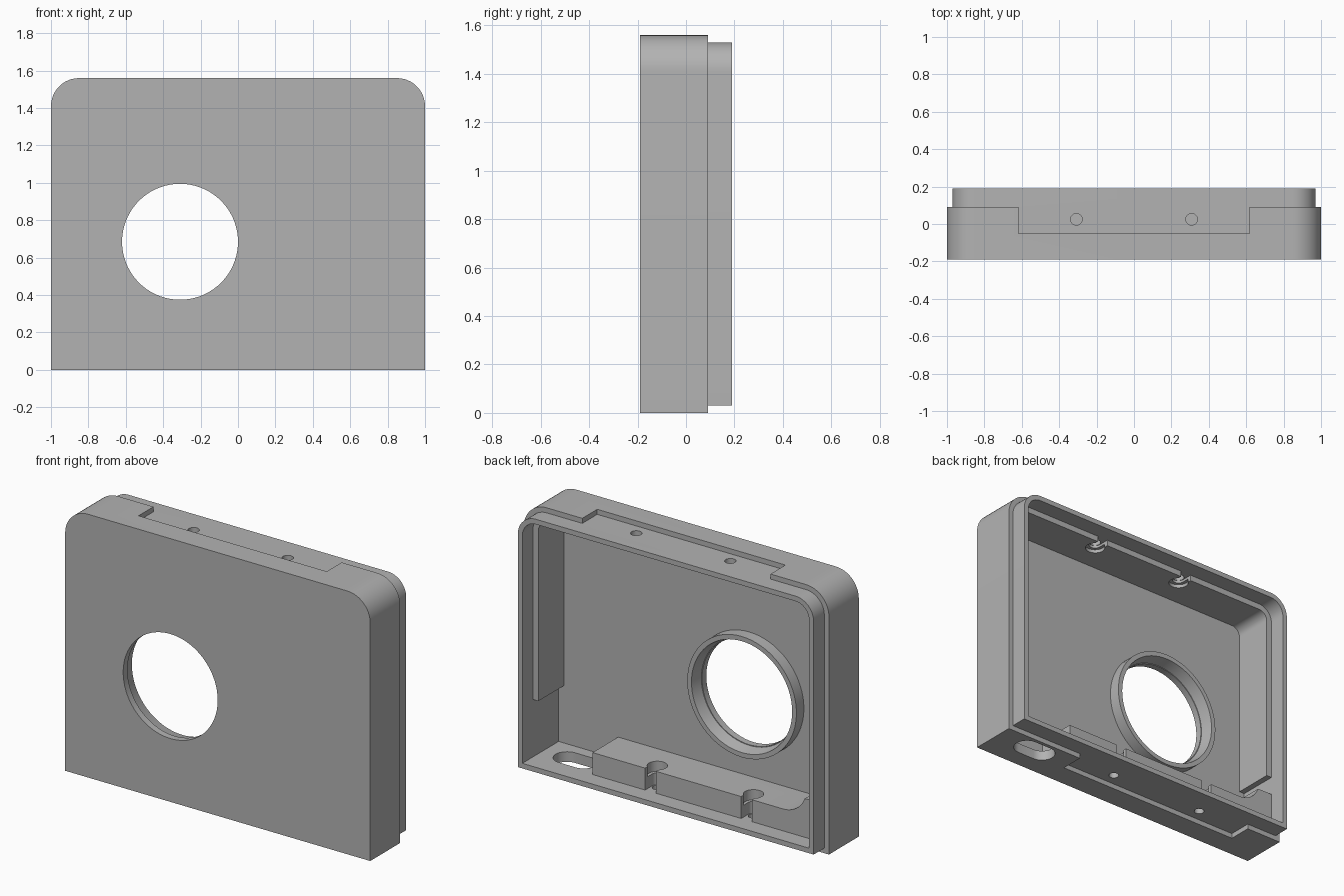
import bpy, bmesh, math

if "Cube" in bpy.data.objects:
    bpy.data.objects.remove(bpy.data.objects["Cube"])

grey = bpy.data.materials.new("plain grey")
grey.diffuse_color = (0.45, 0.45, 0.45, 1)
grey.use_nodes = True
grey.node_tree.nodes["Principled BSDF"].inputs["Base Color"].default_value = grey.diffuse_color
W, H, R = 1.0, 1.56, 0.15            # half width, height, top corner radius
HX, HZ = -0.31, 0.685                # round opening centre
SCREW_Y = 0.025


def make(name, bm):
    bmesh.ops.recalc_face_normals(bm, faces=bm.faces)
    me = bpy.data.meshes.new(name)
    bm.to_mesh(me)
    bm.free()
    me.materials.append(grey)
    ob = bpy.data.objects.new(name, me)
    bpy.context.collection.objects.link(ob)
    return ob


def prism(name, pts, lo, hi, axis="y"):
    """Extrude a 2D outline: (x, z) along y, or (x, y) along z."""
    bm = bmesh.new()
    place = (lambda a, b, t: (a, t, b)) if axis == "y" else (lambda a, b, t: (a, b, t))
    rings = [[bm.verts.new(place(a, b, t)) for a, b in pts] for t in (lo, hi)]
    n = len(pts)
    for i in range(n):
        j = (i + 1) % n
        bm.faces.new((rings[0][i], rings[0][j], rings[1][j], rings[1][i]))
    bm.faces.new(rings[0])
    bm.faces.new(rings[1])
    return make(name, bm)


def box(name, x0, x1, y0, y1, z0, z1):
    return prism(name, [(x0, z0), (x1, z0), (x1, z1), (x0, z1)], y0, y1)


def arc(cx, cy, r, a0, a1, n):
    return [(cx + r * math.cos(math.radians(a0 + (a1 - a0) * i / n)),
             cy + r * math.sin(math.radians(a0 + (a1 - a0) * i / n))) for i in range(n + 1)]


def disc(cx, cy, r, n=32):
    return arc(cx, cy, r, 0, 360, n)[:-1]


def case_outline(d):
    """Case outline shrunk by d, with rounded top corners."""
    w, t, r = W - d, H - d, max(R - d, 0.02)
    return ([(-w, d), (w, d)] + arc(w - r, t - r, r, 0, 90, 12)
            + arc(r - w, t - r, r, 90, 180, 12))


def boolean(ob, other, op="DIFFERENCE"):
    m = ob.modifiers.new("bool", "BOOLEAN")
    m.operation, m.object, m.solver = op, other, "EXACT"
    bpy.context.view_layer.objects.active = ob
    bpy.ops.object.modifier_apply(modifier=m.name)
    bpy.data.objects.remove(other)


def u_slot(x, z0, z1, r=0.035):
    """Slot around a screw, open towards the back."""
    return prism("slot", arc(x, SCREW_Y, r, 180, 360, 12) + [(x + r, 0.3), (x - r, 0.3)],
                 z0, z1, "z")


# Shell: front cover, with flush recesses at top and bottom, and a thin back lip
shell = prism("shell", case_outline(0), -0.19, 0.09)
boolean(shell, box("recess", -0.617, 0.617, -0.05, 0.3, H - 0.035, H + 0.1))
boolean(shell, box("recess", -0.765, 0.475, -0.05, 0.3, -0.1, 0.035))
boolean(shell, prism("lip", case_outline(0.03), -0.17, 0.19), "UNION")
boolean(shell, prism("cavity", case_outline(0.06), -0.15, 0.4))
boolean(shell, prism("opening", disc(HX, HZ, 0.31, 72), -0.4, 0.0))

# Screw holes and the cable opening in the floor
for x in (-0.308, 0.308):
    boolean(shell, prism("hole", disc(x, SCREW_Y, 0.031), H - 0.2, H + 0.2, "z"))
for x in (-0.46, 0.17):
    boolean(shell, prism("hole", disc(x, SCREW_Y, 0.028), -0.1, 0.12, "z"))
boolean(shell, prism("cable", arc(0.785, -0.007, 0.075, -90, 90, 16)
                     + arc(0.675, -0.007, 0.075, 90, 270, 16), -0.1, 0.12, "z"))

# Liner: raised band along the sides and top, slotted at the screws
liner = prism("inner_liner", case_outline(0.058), -0.155, 0.09)
boolean(liner, prism("inside", case_outline(0.095), -0.4, 0.4))
boolean(liner, box("below", -1.2, 1.2, -0.4, 0.4, -0.2, 0.4))
for x in (-0.308, 0.308):
    boolean(liner, u_slot(x, 1.3, 1.6))
    boolean(liner, prism("pocket", disc(x, SCREW_Y, 0.055), 1.3, 1.485, "z"))

# Floor block: rises in a curve at one end, slotted at the screws
block = prism("floor_block", [(0.55, 0.055), (0.55, 0.19)]
              + arc(-0.70, 0.34, 0.15, 270, 200, 10)
              + [(-0.86, 0.29), (-0.943, 0.29), (-0.943, 0.055)], -0.155, 0.09)
for x in (-0.46, 0.17):
    boolean(block, u_slot(x, 0.0, 0.4))
    boolean(block, prism("pocket", disc(x, SCREW_Y, 0.055), 0.13, 0.4, "z"))

# Collar around the round opening, slightly flared inside
bm = bmesh.new()
section = [(0.31, -0.17), (0.33, -0.08), (0.358, -0.08), (0.358, -0.17)]
N = 72
rows = [[bm.verts.new((HX + r * math.cos(2 * math.pi * i / N), y,
                       HZ + r * math.sin(2 * math.pi * i / N))) for r, y in section]
        for i in range(N)]
for i in range(N):
    a, b = rows[i], rows[(i + 1) % N]
    for k in range(4):
        m = (k + 1) % 4
        bm.faces.new((a[k], a[m], b[m], b[k]))
collar = make("opening_collar", bm)

# Smooth curves, sharp edges
for ob in (shell, liner, block, collar):
    bpy.ops.object.select_all(action="DESELECT")
    ob.select_set(True)
    bpy.context.view_layer.objects.active = ob
    bpy.ops.object.shade_smooth_by_angle(angle=math.radians(30))
